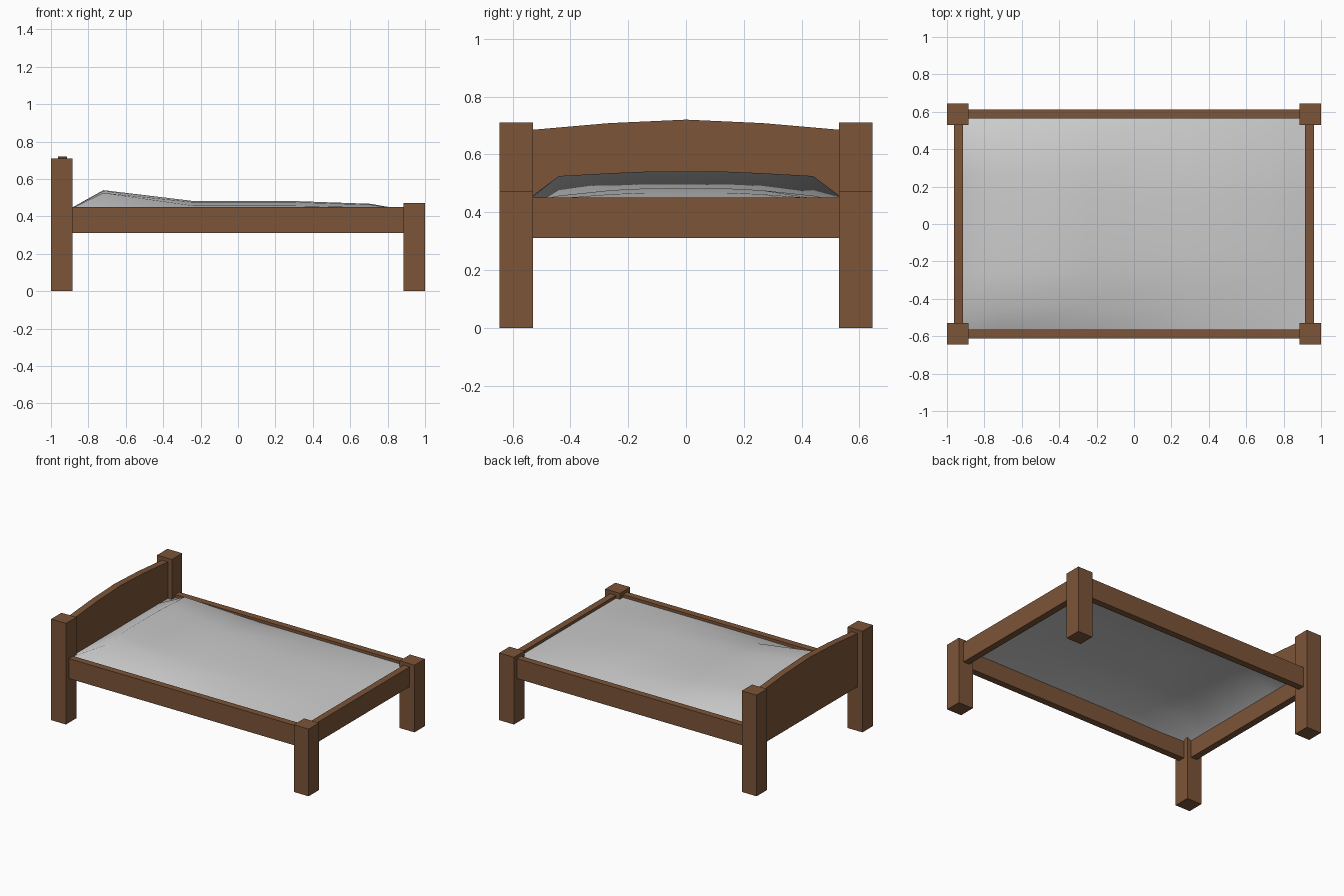
import bpy

if "Cube" in bpy.data.objects:
    bpy.data.objects.remove(bpy.data.objects["Cube"])

wood = bpy.data.materials.new("brown_wood")
wood.diffuse_color = (0.2, 0.09, 0.04, 1)
wood.use_nodes = True
wood.node_tree.nodes["Principled BSDF"].inputs["Base Color"].default_value = wood.diffuse_color


def mesh_object(name, verts, faces, mat=None, smooth=False):
    me = bpy.data.meshes.new(name)
    me.from_pydata(verts, [], faces)
    me.update()
    ob = bpy.data.objects.new(name, me)
    bpy.context.collection.objects.link(ob)
    if mat:
        me.materials.append(mat)
    for p in me.polygons:
        p.use_smooth = smooth
    return ob


def box(name, x0, x1, y0, y1, z0, z1):
    verts = [(x, y, z) for x in (x0, x1) for y in (y0, y1) for z in (z0, z1)]
    faces = [(0, 1, 3, 2), (4, 6, 7, 5), (0, 4, 5, 1),
             (2, 3, 7, 6), (0, 2, 6, 4), (1, 5, 7, 3)]
    return mesh_object(name, verts, faces, wood)


# Corner posts, taller at the head, and the two side rails
for s, side in ((-1, "front"), (1, "back")):
    y0, y1 = sorted((s * 0.53, s * 0.645))
    box(f"{side}_head_post", -1, -0.885, y0, y1, 0, 0.71)
    box(f"{side}_foot_post", 0.885, 1, y0, y1, 0, 0.472)
    y0, y1 = sorted((s * 0.565, s * 0.612))
    box(f"{side}_side_rail", -0.885, 0.885, y0, y1, 0.31, 0.45)

# Foot rail
box("foot_rail", 0.915, 0.962, -0.53, 0.53, 0.31, 0.45)

# Headboard with a shallow faceted arch
profile = [(-0.53, 0.31), (0.53, 0.31), (0.53, 0.685), (0.265, 0.708),
           (0, 0.72), (-0.265, 0.708), (-0.53, 0.685)]
n = len(profile)
verts = [(x, y, z) for x in (-0.962, -0.915) for y, z in profile]
faces = [tuple(reversed(range(n))), tuple(range(n, 2 * n))]
faces += [(i, (i + 1) % n, n + (i + 1) % n, n + i) for i in range(n)]
mesh_object("headboard", verts, faces, wood)

# Bed cover: one open smooth surface, raised over the pillow
half_y = [0.567, 0.44, 0.26, 0.14]
rows = [
    (-0.917, [0.43, 0.43, 0.43, 0.43]),
    (-0.72, [0.425, 0.525, 0.535, 0.54]),
    (-0.24, [0.43, 0.457, 0.476, 0.482]),
    (0.29, [0.43, 0.457, 0.476, 0.482]),
    (0.71, [0.43, 0.448, 0.462, 0.467]),
    (0.917, [0.43, 0.43, 0.43, 0.43]),
]
verts = []
for x, heights in rows:
    half = list(zip(half_y, heights))
    verts += [(x, -y, z) for y, z in half]
    verts += [(x, y, z) for y, z in reversed(half)]
w = 2 * len(half_y)
faces = [(r * w + c, (r + 1) * w + c, (r + 1) * w + c + 1, r * w + c + 1)
         for r in range(len(rows) - 1) for c in range(w - 1)]
mesh_object("bed_cover", verts, faces, smooth=True)
